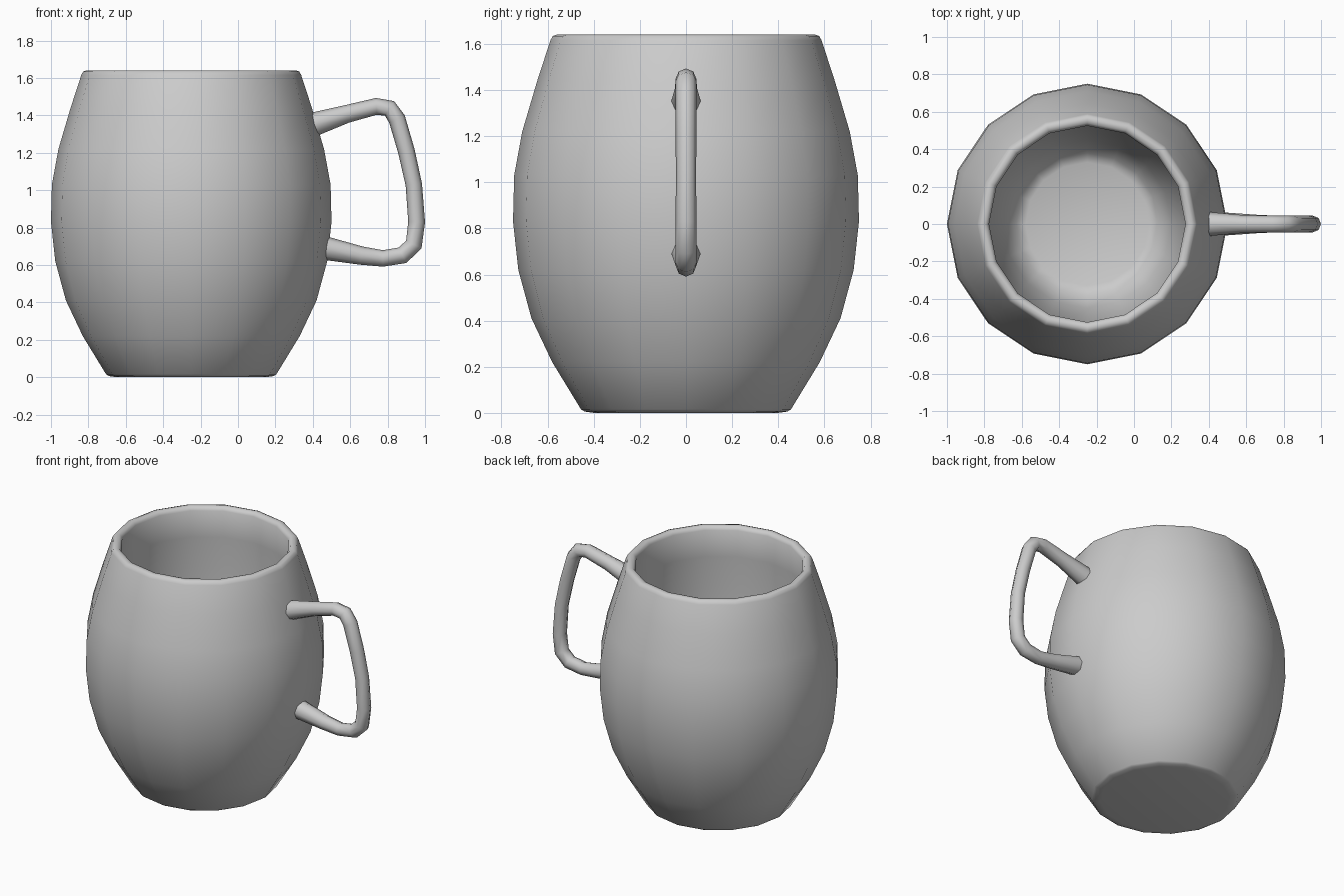
import bpy, bmesh
from math import cos, sin, pi
from mathutils import Vector

if "Cube" in bpy.data.objects:
    bpy.data.objects.remove(bpy.data.objects["Cube"])

CX = -0.25  # axis of the cup


def loft(name, rings, cap_start, cap_end, angle):
    """Skin a list of equal rings into a smooth-shaded object."""
    bm = bmesh.new()
    vs = [[bm.verts.new(p) for p in r] for r in rings]
    n = len(vs[0])
    for a, b in zip(vs, vs[1:]):
        for i in range(n):
            j = (i + 1) % n
            bm.faces.new((a[i], a[j], b[j], b[i]))
    if cap_start:
        bm.faces.new(vs[0][::-1])
    if cap_end:
        bm.faces.new(vs[-1])
    bmesh.ops.recalc_face_normals(bm, faces=bm.faces)
    me = bpy.data.meshes.new(name)
    bm.to_mesh(me)
    bm.free()
    ob = bpy.data.objects.new(name, me)
    bpy.context.collection.objects.link(ob)
    bpy.ops.object.select_all(action='DESELECT')
    ob.select_set(True)
    bpy.context.view_layer.objects.active = ob
    bpy.ops.object.shade_smooth_by_angle(angle=angle)
    return ob


# Barrel cup: outside wall, rounded rim, inside wall and floor (radius, z)
profile = [(0.40, 0.0), (0.44, 0.006), (0.455, 0.015), (0.58, 0.22), (0.67, 0.41),
           (0.727, 0.62), (0.75, 0.83), (0.745, 1.03), (0.71, 1.22),
           (0.645, 1.44), (0.588, 1.615), (0.578, 1.634), (0.56, 1.64),
           (0.54, 1.637), (0.525, 1.615), (0.535, 1.43), (0.545, 1.21),
           (0.545, 1.02), (0.54, 0.83), (0.525, 0.63), (0.495, 0.43),
           (0.45, 0.24), (0.38, 0.09), (0.33, 0.07)]
SIDES = 16
cup = [[(CX + r * cos(2 * pi * i / SIDES), r * sin(2 * pi * i / SIDES), z)
        for i in range(SIDES)] for r, z in profile]
loft("cup_body", cup, True, True, pi / 3)

# Handle: round bar swept along a path, flared where it meets the cup (x, z, radius)
path = [(0.405, 1.352, 0.064), (0.58, 1.407, 0.048), (0.74, 1.448, 0.045),
        (0.81, 1.437, 0.046), (0.85, 1.38, 0.046), (0.90, 1.21, 0.045),
        (0.94, 1.03, 0.044), (0.955, 0.83, 0.045), (0.94, 0.71, 0.046),
        (0.88, 0.652, 0.046), (0.775, 0.635, 0.044), (0.66, 0.65, 0.049),
        (0.465, 0.69, 0.063)]
pts = [Vector((x, 0, z)) for x, z, r in path]
handle = []
for k, p in enumerate(pts):
    into = (p - pts[k - 1]).normalized() if k else Vector()
    out = (pts[k + 1] - p).normalized() if k < len(pts) - 1 else Vector()
    t = (into + out).normalized()
    side = Vector((0, 1, 0))
    up = t.cross(side)
    r = path[k][2]
    handle.append([p + r * (cos(pi * i / 4) * side + sin(pi * i / 4) * up)
                   for i in range(8)])
loft("handle", handle, True, True, pi / 3)
